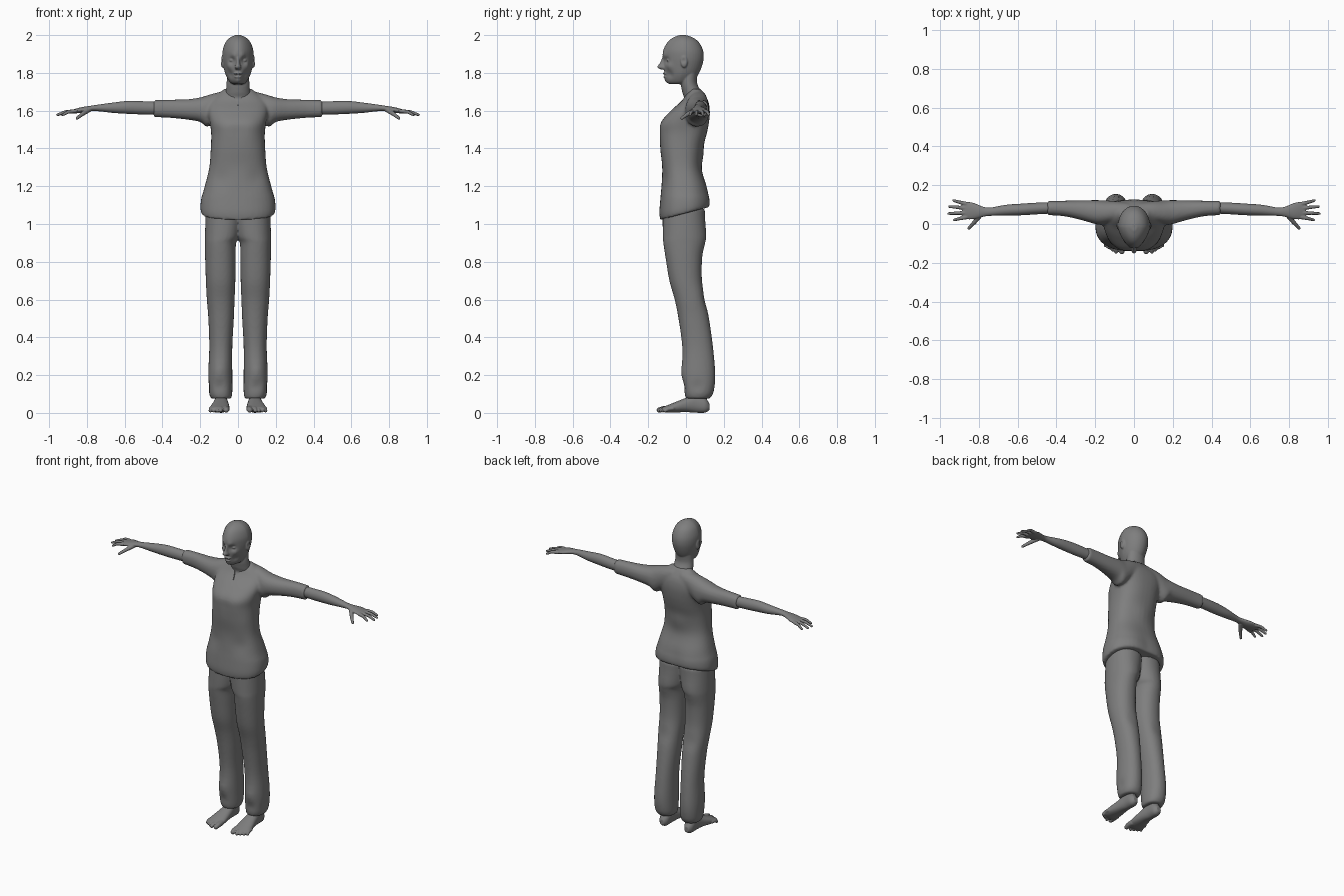
import bpy
import bmesh
import math
from mathutils import Matrix, Vector

default_cube = bpy.data.objects.get("Cube")
if default_cube:
    bpy.data.objects.remove(default_cube, do_unlink=True)

grey = bpy.data.materials.new("plain_grey")
grey.use_nodes = True
grey.diffuse_color = (.21, .21, .21, 1)
shader = next(n for n in grey.node_tree.nodes if n.type == "BSDF_PRINCIPLED")
shader.inputs["Base Color"].default_value = grey.diffuse_color


def smooth_rows(rows, steps=5):
    """Catmull-Rom interpolation through the cross-sections."""
    rows = [Vector(row) for row in rows]
    padded = [rows[0]] + rows + [rows[-1]]
    result = []
    for a, b, c, d in zip(padded, padded[1:], padded[2:], padded[3:]):
        for step in range(steps):
            t = step / steps
            result.append(b + (c - a) * (t / 2)
                          + (a * 2 - b * 5 + c * 4 - d) * (t * t / 2)
                          + (b * 3 - a - c * 3 + d) * (t ** 3 / 2))
    return result + [rows[-1]]


def loft(bm, axis, rows, box=1.0, egg=0.0, count=40):
    """Skin rows of (position, low a, high a, low b, high b) along an axis."""
    rings = []
    for position, a_low, a_high, b_low, b_high in smooth_rows(rows):
        ring = []
        for i in range(count):
            angle = math.tau * i / count
            c, s = math.cos(angle), math.sin(angle)
            c = math.copysign(abs(c) ** box, c) * (1 - egg * max(0, -s))
            s = math.copysign(abs(s) ** box, s)
            point = Vector()
            point[axis] = position
            point[(axis + 1) % 3] = (a_low + a_high + (a_high - a_low) * c) / 2
            point[(axis + 2) % 3] = (b_low + b_high + (b_high - b_low) * s) / 2
            ring.append(bm.verts.new(point))
        rings.append(ring)
    for low, high in zip(rings, rings[1:]):
        for i in range(count):
            j = (i + 1) % count
            bm.faces.new((low[i], low[j], high[j], high[i]))
    bm.faces.new(rings[0][::-1])
    bm.faces.new(rings[-1])


def centred(rows):
    return [(z, -half, half, front, back) for z, half, front, back in rows]


def ball(bm, centre, radii):
    bmesh.ops.create_icosphere(bm, subdivisions=3, radius=1,
                               matrix=Matrix.LocRotScale(Vector(centre), None, Vector(radii)))


def digit(bm, points, thick, thin):
    """Tapering finger or toe with rounded joints."""
    points = [Vector(p) for p in points]
    last = len(points) - 1
    sizes = [thick + (thin - thick) * i / last for i in range(last + 1)]
    for point, size in zip(points, sizes):
        ball(bm, point, (size, size, size))
    for p, q, r, s in zip(points, points[1:], sizes, sizes[1:]):
        turn = (q - p).to_track_quat("Z", "Y")
        bmesh.ops.create_cone(bm, cap_ends=True, segments=16, radius1=r, radius2=s,
                              depth=(q - p).length,
                              matrix=Matrix.LocRotScale((p + q) / 2, turn, None))


def sculpt(bm, pushes):
    """Soft pushes, each (centre, reach, offset), mirrored across the body."""
    for v in bm.verts:
        mirrored = Vector((abs(v.co.x), v.co.y, v.co.z))
        sign = -1 if v.co.x < 0 else 1
        for centre, reach, offset in pushes:
            weight = math.exp(-((mirrored - Vector(centre)).length / reach) ** 2)
            v.co += Vector((offset[0] * sign, offset[1], offset[2])) * weight


def finish(name, bm, voxel, rounds, side=1):
    """Fuse the overlapping volumes into one smooth surface."""
    for v in bm.verts:
        v.co.x *= side
    bmesh.ops.recalc_face_normals(bm, faces=bm.faces)
    mesh = bpy.data.meshes.new(name)
    bm.to_mesh(mesh)
    bm.free()
    obj = bpy.data.objects.new(name, mesh)
    bpy.context.collection.objects.link(obj)
    fuse = obj.modifiers.new("fuse", "REMESH")
    fuse.mode = "VOXEL"
    fuse.voxel_size = voxel
    soften = obj.modifiers.new("soften", "SMOOTH")
    soften.factor = .5
    soften.iterations = rounds
    bpy.ops.object.select_all(action="DESELECT")
    obj.select_set(True)
    bpy.context.view_layer.objects.active = obj
    bpy.ops.object.convert(target="MESH")
    obj.data.materials.clear()
    obj.data.materials.append(grey)
    bpy.ops.object.shade_smooth_by_angle(angle=math.radians(45))
    return obj


# Head, face and neck
bm = bmesh.new()
loft(bm, 2, centred([
    (1.74, .025, -.085, 0), (1.75, .042, -.1, .03), (1.77, .056, -.11, .05),
    (1.8, .069, -.114, .07), (1.84, .078, -.118, .086), (1.88, .083, -.122, .094),
    (1.92, .081, -.12, .09), (1.96, .067, -.1, .07), (1.985, .045, -.072, .04),
    (2.0, .015, -.035, 0)]), egg=.22)
loft(bm, 2, centred([
    (1.58, .06, -.07, .08), (1.62, .065, -.048, .08), (1.66, .068, -.012, .09),
    (1.7, .064, -.02, .08), (1.75, .06, -.028, .058), (1.82, .058, -.02, .065)]))
loft(bm, 2, centred([
    (1.818, .013, -.132, -.09), (1.83, .017, -.153, -.09),
    (1.85, .011, -.14, -.09), (1.888, .009, -.122, -.09)]))
sculpt(bm, [((.034, -.11, 1.866), .018, (0, .016, 0)),
            ((.028, -.12, 1.892), .018, (0, -.007, 0)),
            ((.05, -.09, 1.835), .02, (.005, -.006, 0)),
            ((.045, -.09, 1.79), .02, (-.005, .006, 0)),
            ((0, -.11, 1.757), .018, (0, -.006, 0))])
ball(bm, (0, -.11, 1.797), (.024, .012, .006))
ball(bm, (0, -.108, 1.779), (.02, .012, .007))
for side in (-1, 1):
    ball(bm, (side * .033, -.09, 1.866), (.013, .013, .009))
    ball(bm, (side * .081, -.01, 1.86), (.011, .019, .033))
sculpt(bm, [((.096, -.014, 1.865), .013, (-.009, 0, 0))])
finish("head_and_neck", bm, .004, 2)

# Shirt body and short sleeves
bm = bmesh.new()
loft(bm, 2, centred([
    (1.02, .194, -.136, .12), (1.06, .199, -.141, .122), (1.13, .194, -.136, .118),
    (1.2, .176, -.13, .108), (1.3, .152, -.126, .08), (1.4, .144, -.136, .088),
    (1.48, .142, -.136, .11), (1.54, .15, -.13, .122), (1.6, .16, -.08, .126),
    (1.65, .15, -.025, .118), (1.685, .11, 0, .1), (1.715, .072, .025, .078)]), box=.82)
for v in bm.verts:
    # The hem rises towards the back
    if v.co.z < 1.16:
        v.co.z += (v.co.y + .14) * .27 * (1.16 - v.co.z) / .14
sculpt(bm, [((.07, -.13, 1.5), .06, (0, -.006, 0)),
            ((.1, -.13, 1.24), .05, (0, .008, 0)),
            ((0, .09, 1.36), .06, (0, .01, 0)),
            ((.09, .12, 1.13), .07, (0, .008, 0))])
sleeve = [(.03, .02, .11, 1.6, 1.708), (.1, .01, .118, 1.56, 1.698),
          (.16, -.004, .122, 1.515, 1.682), (.2, 0, .123, 1.54, 1.67),
          (.27, .02, .122, 1.553, 1.66), (.36, .04, .12, 1.562, 1.658),
          (.447, .046, .12, 1.566, 1.656)]
for side in (-1, 1):
    loft(bm, 0, [(side * row[0], *row[1:]) for row in sleeve], box=.9)
shirt = finish("shirt", bm, .008, 4)

# Cut the V neckline down to the skin
bm = bmesh.new()
corners = [(-.055, 1.76), (0, 1.625), (.055, 1.76)]
front = [bm.verts.new((x, -.2, z)) for x, z in corners]
face = bm.faces.new(front)
extruded = bmesh.ops.extrude_face_region(bm, geom=[face])
back = [g for g in extruded["geom"] if isinstance(g, bmesh.types.BMVert)]
bmesh.ops.translate(bm, verts=back, vec=(0, .23, 0))
bmesh.ops.recalc_face_normals(bm, faces=bm.faces)
mesh = bpy.data.meshes.new("neckline_cutter")
bm.to_mesh(mesh)
bm.free()
cutter = bpy.data.objects.new("neckline_cutter", mesh)
cutter.hide_render = True
bpy.context.collection.objects.link(cutter)
cut = shirt.modifiers.new("neckline", "BOOLEAN")
cut.operation = "DIFFERENCE"
cut.object = cutter
bpy.context.view_layer.objects.active = shirt
bpy.ops.object.modifier_apply(modifier=cut.name)
bpy.data.objects.remove(cutter, do_unlink=True)

# Trousers
bm = bmesh.new()
leg = [(.075, .036, .142, 0, .125), (.11, .03, .155, -.01, .146),
       (.2, .03, .158, -.02, .155), (.35, .03, .152, -.02, .143),
       (.5, .022, .157, -.04, .122), (.6, .018, .165, -.06, .105),
       (.7, .014, .17, -.088, .085), (.82, .012, .174, -.108, .085),
       (.9, .01, .175, -.12, .095), (.94, -.01, .175, -.123, .1),
       (1.08, -.03, .17, -.124, .1)]
for side in (-1, 1):
    loft(bm, 2, [(z, *sorted((side * a, side * b)), c, d) for z, a, b, c, d in leg], box=.92)
sculpt(bm, [((.1, -.02, .14), .03, (0, .008, 0)),
            ((.1, -.02, .22), .04, (0, -.006, 0)),
            ((.16, .06, .14), .03, (-.006, 0, 0)),
            ((.1, .1, .6), .05, (0, -.008, 0)),
            ((.09, .1, .93), .07, (0, .008, 0))])
finish("trousers", bm, .008, 4)

for label, side in (("left", 1), ("right", -1)):
    # Forearm, palm and fingers
    bm = bmesh.new()
    loft(bm, 0, [
        (.4, .055, .113, 1.58, 1.645), (.5, .05, .11, 1.58, 1.65),
        (.58, .045, .105, 1.583, 1.652), (.66, .044, .099, 1.588, 1.643),
        (.74, .042, .085, 1.597, 1.632), (.78, .037, .09, 1.597, 1.626),
        (.83, .025, .11, 1.589, 1.618), (.87, .026, .113, 1.585, 1.607),
        (.885, .035, .105, 1.588, 1.602)])
    for base, tip, reach in ((.104, .121, .93), (.082, .09, .952),
                             (.058, .054, .956), (.035, .021, .927)):
        middle = ((.87 + reach) / 2, (base + tip) / 2, 1.594)
        digit(bm, [(.865, base, 1.597), middle, (reach, tip, 1.578)], .011, .007)
    digit(bm, [(.79, .05, 1.605), (.822, .01, 1.583), (.852, -.022, 1.56)], .014, .008)
    finish(label + "_forearm_and_hand", bm, .0035, 2, side)

    # Ankle, foot and toes
    bm = bmesh.new()
    loft(bm, 2, [(.03, .065, .115, .02, .115), (.1, .06, .12, .02, .11),
                 (.2, .06, .12, .03, .11)])
    loft(bm, 1, [
        (-.125, .008, .03, .05, .142), (-.1, .002, .04, .047, .15),
        (-.06, .002, .056, .045, .146), (0, .004, .08, .05, .132),
        (.05, .001, .1, .056, .124), (.1, .001, .08, .06, .12),
        (.124, .015, .05, .075, .105)], box=.9)
    digit(bm, [(.062, -.09, .022), (.06, -.122, .02), (.062, -.142, .015)], .018, .014)
    for i in range(4):
        x, y = .088 + .018 * i, -.143 + .011 * i
        digit(bm, [(x, y + .04, .024), (x + .002, y + .015, .022), (x + .004, y, .012)], .011, .01)
    finish(label + "_foot", bm, .004, 2, side)
